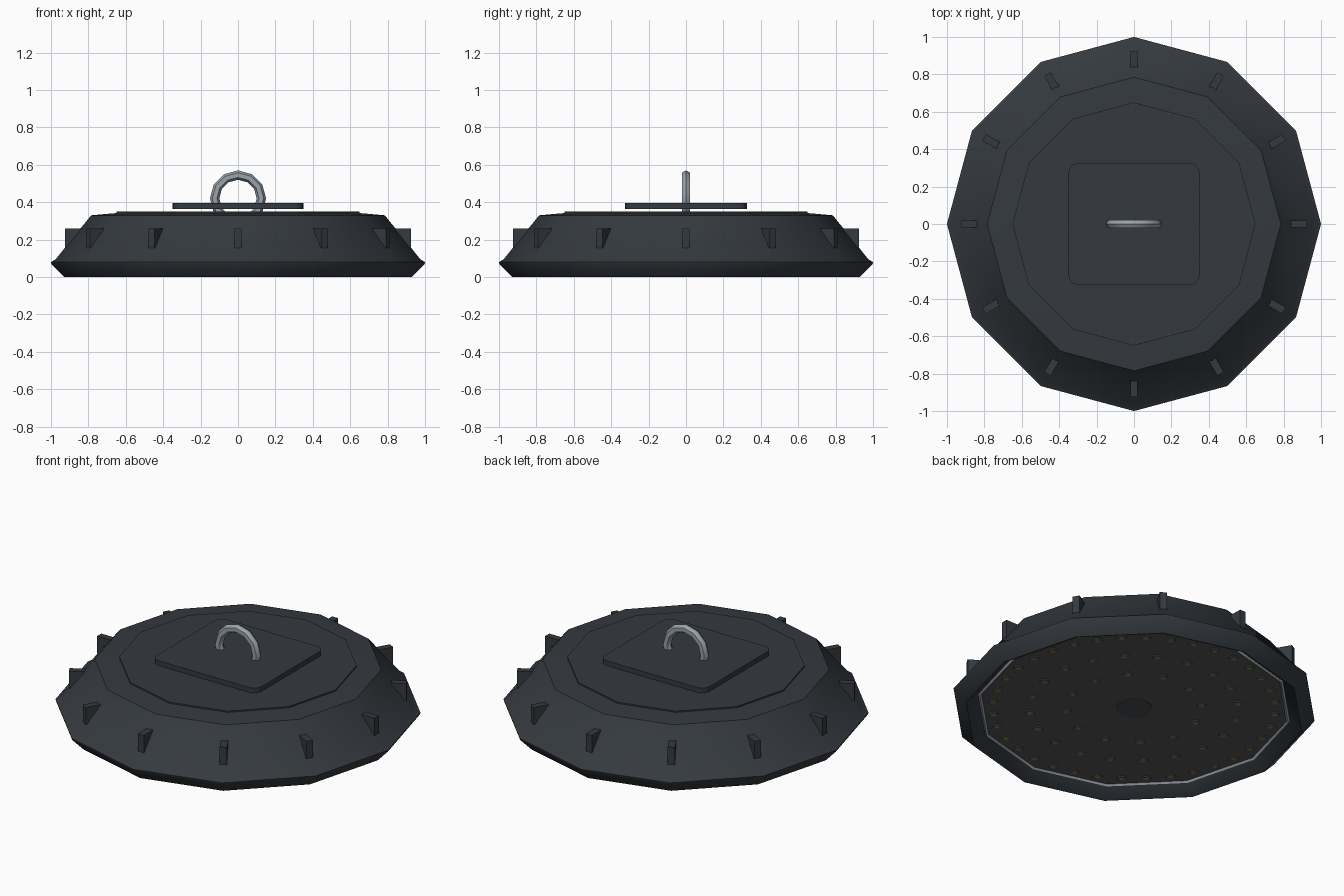
import bpy, bmesh, math
from mathutils import Matrix, Vector

if "Cube" in bpy.data.objects:
    bpy.data.objects.remove(bpy.data.objects["Cube"])

SIDES = 12


def material(name, rgb):
    m = bpy.data.materials.new(name)
    m.diffuse_color = (*rgb, 1)
    m.use_nodes = True
    m.node_tree.nodes["Principled BSDF"].inputs["Base Color"].default_value = m.diffuse_color
    return m


dark = material("dark_metal", (0.035, 0.042, 0.05))
silver = material("steel", (0.32, 0.36, 0.41))
grey = material("diffuser_grey", (0.09, 0.09, 0.09))
cap_grey = material("cap_grey", (0.06, 0.07, 0.08))
lens_grey = material("lens_grey", (0.13, 0.13, 0.13))
yellow = material("led_yellow", (0.3, 0.25, 0.04))


def finish(bm, name, mat, smooth=None):
    bmesh.ops.recalc_face_normals(bm, faces=bm.faces)
    me = bpy.data.meshes.new(name)
    bm.to_mesh(me)
    bm.free()
    ob = bpy.data.objects.new(name, me)
    bpy.context.collection.objects.link(ob)
    me.materials.append(mat)
    if smooth:
        bpy.ops.object.select_all(action='DESELECT')
        ob.select_set(True)
        bpy.context.view_layer.objects.active = ob
        bpy.ops.object.shade_smooth_by_angle(angle=math.radians(smooth))
    return ob


def lathe(name, profile, mat, closed=False, sides=SIDES, smooth=None):
    """Revolve (r, z) points about z; open profiles are capped at both ends."""
    bm = bmesh.new()
    rings = []
    for r, z in profile:
        rings.append([bm.verts.new((r * math.cos(a), r * math.sin(a), z))
                      for a in (2 * math.pi * i / sides for i in range(sides))])
    pairs = list(zip(rings, rings[1:]))
    if closed:
        pairs.append((rings[-1], rings[0]))
    else:
        bm.faces.new(rings[0])
        bm.faces.new(rings[-1])
    for a, b in pairs:
        for i in range(sides):
            j = (i + 1) % sides
            bm.faces.new((a[i], a[j], b[j], b[i]))
    return finish(bm, name, mat, smooth)


# Domed housing with its bevelled lower rim
lathe("housing", [(0.845, 0.075), (0.92, 0.003), (0.93, 0.0), (0.998, 0.07), (1.0, 0.08),
                  (0.975, 0.095), (0.785, 0.33), (0.65, 0.342)], dark, smooth=40)
lathe("top_disc", [(0.65, 0.33), (0.65, 0.35)], dark)

# Cooling ribs around the housing
bm = bmesh.new()
for i in range(SIDES):
    rot = Matrix.Rotation(2 * math.pi * i / SIDES, 4, 'Z')
    bmesh.ops.create_cube(bm, size=1, matrix=rot @ Matrix.Translation((0.88, 0, 0.2075))
                          @ Matrix.Diagonal((0.09, 0.04, 0.105, 1)))
finish(bm, "cooling_ribs", dark)

# Mounting plate with rounded corners
bm = bmesh.new()
outline = []
for k, (sx, sy) in enumerate([(1, 1), (-1, 1), (-1, -1), (1, -1)]):
    for s in range(5):
        a = math.pi / 2 * (k + s / 4)
        outline.append(bm.verts.new((sx * 0.30 + 0.05 * math.cos(a),
                                     sy * 0.275 + 0.05 * math.sin(a), 0.365)))
base = bm.faces.new(outline)
ext = bmesh.ops.extrude_face_region(bm, geom=[base], use_keep_orig=True)
bmesh.ops.translate(bm, vec=(0, 0, 0.03),
                    verts=[g for g in ext["geom"] if isinstance(g, bmesh.types.BMVert)])
finish(bm, "mounting_plate", dark)

# Hanging ring standing upright through the plate
section = [(0.125 + 0.025 * math.cos(a), 0.025 * math.sin(a))
           for a in (math.pi / 3 * i for i in range(6))]
ring = lathe("hanging_ring", section, silver, closed=True, smooth=40)
ring.rotation_euler = (math.pi / 2, 0, 0)
ring.location = (0, 0, 0.42)

# Underside: steel trim, diffuser panel and centre cap
lathe("trim_ring", [(0.868, 0.06), (0.855, 0.045), (0.842, 0.06), (0.855, 0.074)],
      silver, closed=True, smooth=40)
lathe("diffuser_panel", [(0.85, 0.057), (0.85, 0.072)], grey)
lathe("centre_cap", [(0.1, 0.053), (0.1, 0.06)], cap_grey, sides=24)

# Concentric circles of small lamps
lenses, chips = bmesh.new(), bmesh.new()
for radius, count in ((0.37, 12), (0.57, 20), (0.77, 36)):
    for i in range(count):
        rot = Matrix.Rotation(2 * math.pi * (i + 0.5) / count, 4, 'Z')
        bmesh.ops.create_cone(lenses, cap_ends=True, segments=10, radius1=0.024,
                              radius2=0.028, depth=0.005,
                              matrix=rot @ Matrix.Translation((radius, 0, 0.0555)))
        bmesh.ops.create_cube(chips, size=1, matrix=rot @ Matrix.Translation((radius, 0, 0.054))
                              @ Matrix.Diagonal((0.02, 0.02, 0.006, 1)))
finish(lenses, "lamp_lenses", lens_grey)
finish(chips, "lamp_chips", yellow)
